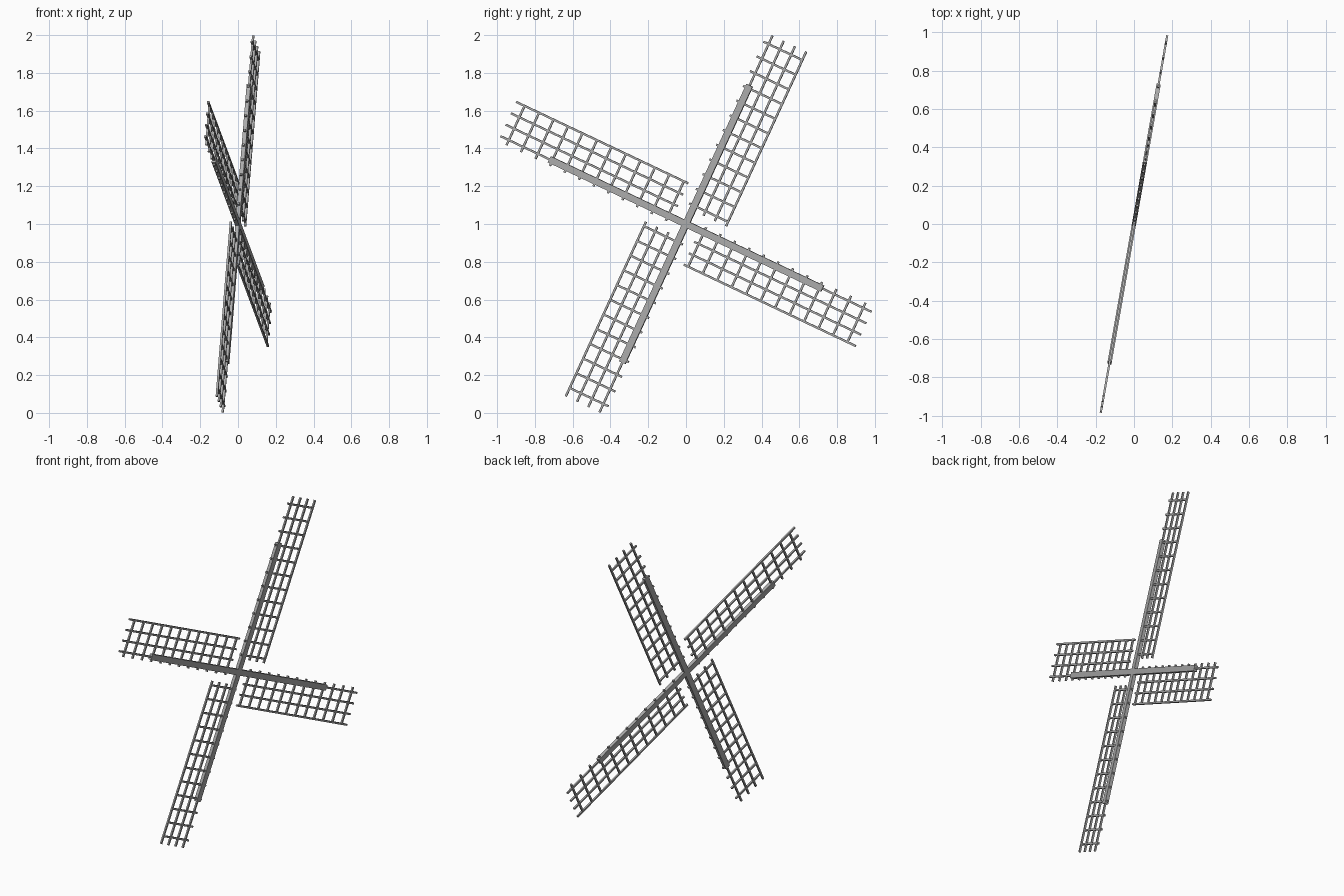
import bpy
import bmesh
from math import radians
from mathutils import Matrix, Vector

cube = bpy.data.objects.get("Cube")
if cube:
    bpy.data.objects.remove(cube, do_unlink=True)

# One weathered grey for everything
grey = bpy.data.materials.new("weathered_grey")
grey.use_nodes = True
colour = (0.4, 0.4, 0.4, 1)
grey.diffuse_color = colour
grey.node_tree.nodes["Principled BSDF"].inputs["Base Color"].default_value = colour

# The wheel stands upright, turned slightly about the vertical
WHEEL = Matrix.Translation((0, 0, 1)) @ Matrix.Rotation(radians(-10), 4, "Z")
BAR = 0.011          # lattice bar thickness
TIP, ROOT = 1.1, 0.08
WIDTH = 0.2          # sail width
RAILS, RUNGS = 4, 12


def add_box(bm, low, high):
    low, high = Vector(low), Vector(high)
    size = high - low
    bmesh.ops.create_cube(
        bm, size=1,
        matrix=Matrix.Translation((low + high) / 2) @ Matrix.Diagonal((*size, 1)))


def finish(bm, name, angle):
    mesh = bpy.data.meshes.new(name)
    bm.transform(WHEEL @ Matrix.Rotation(radians(angle), 4, "X"))
    bm.to_mesh(mesh)
    bm.free()
    mesh.materials.append(grey)
    bpy.context.collection.objects.link(bpy.data.objects.new(name, mesh))


h = BAR / 2
for i in range(4):
    angle = -25 + 90 * i
    bm = bmesh.new()
    # Long rails, the first one running along the main beam to the hub
    for r in range(RAILS):
        y = WIDTH * r / (RAILS - 1)
        add_box(bm, (-h, y - h, ROOT if r else 0), (h, y + h, TIP))
    # Cross rungs, poking out a little past the beam
    for r in range(RUNGS):
        z = 0.106 + r * 0.0859
        add_box(bm, (-h, -0.03, z - h), (h, WIDTH + h, z + h))
    finish(bm, f"sail_lattice_{i + 1}", angle)

# Two thick beams crossing at the hub
for i in range(2):
    bm = bmesh.new()
    add_box(bm, (-0.011, -0.018, -0.81), (0.011, 0.018, 0.81))
    finish(bm, f"main_beam_{i + 1}", -25 + 90 * i)
